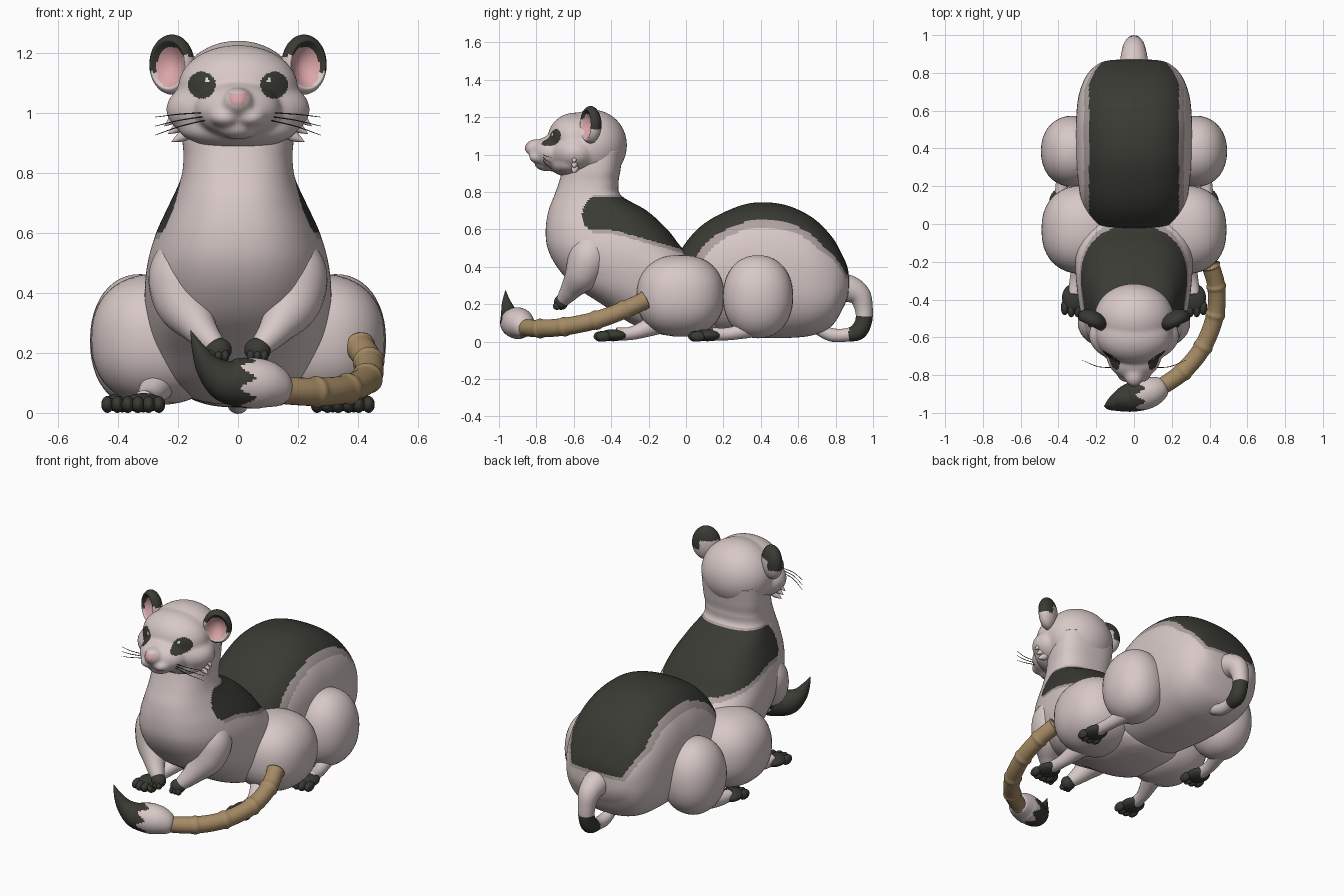
import bpy, bmesh, math
from mathutils import Vector, Matrix

if "Cube" in bpy.data.objects:
    bpy.data.objects.remove(bpy.data.objects["Cube"])


def material(name, rgb):
    m = bpy.data.materials.new(name)
    m.diffuse_color = (*rgb, 1)
    m.use_nodes = True
    m.node_tree.nodes["Principled BSDF"].inputs["Base Color"].default_value = m.diffuse_color
    return m


FUR = material("pale_pink_fur", (0.68, 0.58, 0.57))
DARK = material("charcoal_fur", (0.042, 0.043, 0.034))
MAUVE = material("mauve_fur", (0.42, 0.35, 0.35))
PINK = material("pink_skin", (0.70, 0.38, 0.39))
BAMBOO = material("bamboo_tan", (0.38, 0.26, 0.13))
WHITE = material("eye_glint", (0.85, 0.85, 0.85))


def finish(name, bm, mats, rule=None):
    bmesh.ops.recalc_face_normals(bm, faces=bm.faces)
    for f in bm.faces:
        f.smooth = True
        if rule:
            f.material_index = rule(f.calc_center_median(), f.normal)
    me = bpy.data.meshes.new(name)
    bm.to_mesh(me)
    bm.free()
    for m in mats:
        me.materials.append(m)
    ob = bpy.data.objects.new(name, me)
    bpy.context.collection.objects.link(ob)
    return ob


def balls(name, specs, mat, boxy=1.0):
    # Ellipsoids; boxy below 1 squares them off
    bm = bmesh.new()
    for c, r in specs:
        new = bmesh.ops.create_uvsphere(bm, u_segments=36, v_segments=24, radius=1)["verts"]
        for v in new:
            v.co = [a + b * math.copysign(abs(q) ** boxy, q) for a, b, q in zip(c, r, v.co)]
    return finish(name, bm, [mat])


def spline(pts, n):
    # Smooth interpolation through rows of numbers
    p = [pts[0]] + list(pts) + [pts[-1]]
    out = []
    for i in range(1, len(p) - 2):
        for k in range(n):
            t = k / n
            out.append([0.5 * (2 * b + (c - a) * t + (2 * a - 5 * b + 4 * c - d) * t * t
                        + (3 * b - a - 3 * c + d) * t ** 3)
                        for a, b, c, d in zip(p[i - 1], p[i], p[i + 1], p[i + 2])])
    return out + [list(pts[-1])]


def loft(name, rings, mats, rule=None):
    bm = bmesh.new()
    vs = [[bm.verts.new(v) for v in ring] for ring in rings]
    n = len(vs[0])
    for a, b in zip(vs, vs[1:]):
        for i in range(n):
            j = (i + 1) % n
            bm.faces.new((a[i], a[j], b[j], b[i]))
    bm.faces.new(vs[0])
    bm.faces.new(vs[-1])
    return finish(name, bm, mats, rule)


def tube(name, pts, mats, rule=None, steps=8, seg=20, node=0.0):
    rows = spline(pts, steps)
    P = [Vector(r[:3]) for r in rows]
    rings, nrm = [], None
    for i, p in enumerate(P):
        t = (P[min(i + 1, len(P) - 1)] - P[max(i - 1, 0)]).normalized()
        nrm = t.orthogonal() if nrm is None else nrm - t * nrm.dot(t)
        nrm.normalize()
        b = t.cross(nrm)
        d = min(i % steps, steps - i % steps) / steps
        r = max(rows[i][3], 0.001) + node * math.exp(-(d / 0.08) ** 2)
        rings.append([p + (nrm * math.cos(a) + b * math.sin(a)) * r
                      for a in (2 * math.pi * k / seg for k in range(seg))])
    return loft(name, rings, mats, rule)


def superellipse(hx, hy, e, egg=0.0, n=140):
    for k in range(n):
        a = 2 * math.pi * k / n
        c, s = math.cos(a), math.sin(a)
        y = math.copysign(abs(s) ** (2 / e), s)
        yield math.copysign(abs(c) ** (2 / e), c) * hx * (1 + egg * y), y * hy


# Front body with neck: rows of height, front y, back y, half width
front_rows = [(0.03, -0.08, 0.12, 0.08), (0.05, -0.18, 0.18, 0.16), (0.10, -0.30, 0.22, 0.24),
              (0.20, -0.45, 0.22, 0.28), (0.30, -0.60, 0.18, 0.30), (0.40, -0.69, 0.09, 0.305),
              (0.50, -0.74, -0.02, 0.295), (0.60, -0.75, -0.10, 0.267), (0.70, -0.735, -0.21, 0.222),
              (0.78, -0.705, -0.345, 0.187), (0.85, -0.68, -0.36, 0.178), (0.92, -0.66, -0.35, 0.182),
              (1.02, -0.63, -0.335, 0.18)]


def front_rule(c, n):
    low = 0.60 - max(0, c.y + 0.4) * 0.28
    if c.y > -0.555 + ((c.z - 0.68) / 0.1) ** 2 * 0.05 and low < c.z < 0.775:
        return 1
    if c.y > -0.5 and low - 0.02 < c.z < 0.785:
        return 2
    return 0


loft("front_body",
     [[(x, (a + b) / 2 + y, z) for x, y in superellipse(h, (b - a) / 2, 2.5, 0.13 if 0.35 < z else 0.13 * z / 0.35)]
      for z, a, b, h in spline(front_rows, 14)], [FUR, DARK, MAUVE], front_rule)

# Rear body: rows of y, bottom, top, half width
rear_rows = [(-0.06, 0.25, 0.40, 0.10), (-0.03, 0.15, 0.485, 0.19), (0.05, 0.08, 0.59, 0.25),
             (0.15, 0.05, 0.665, 0.285), (0.30, 0.03, 0.73, 0.303), (0.42, 0.02, 0.745, 0.307),
             (0.55, 0.02, 0.725, 0.307), (0.68, 0.035, 0.66, 0.293), (0.78, 0.085, 0.56, 0.255),
             (0.84, 0.18, 0.455, 0.20), (0.865, 0.24, 0.39, 0.14), (0.872, 0.29, 0.33, 0.04)]


def rear_rule(c, n):
    lim = 0.238 - (max(0, 0.5 - c.z) * 0.5 if c.y > 0.7 else 0)
    if abs(c.x) < lim and c.z > 0.36:
        return 1
    return 2 if abs(c.x) < lim + 0.026 and c.z > 0.34 else 0


loft("rear_body",
     [[(x, y, (a + b) / 2 + z) for x, z in superellipse(h, (b - a) / 2, 2.5)]
      for y, a, b, h in spline(rear_rows, 14)], [FUR, DARK, MAUVE], rear_rule)

# Head: overlapping volumes fused by a voxel remesh
lump = [((0, -0.50, 1.05), (0.212, 0.185, 0.19)), ((0, -0.59, 1.01), (0.24, 0.15, 0.125)),
        ((0, -0.59, 1.085), (0.20, 0.15, 0.14)), ((0, -0.70, 1.01), (0.145, 0.125, 0.095)),
        ((0, -0.80, 1.035), (0.052, 0.064, 0.048)), ((0.04, -0.78, 0.985), (0.055, 0.06, 0.035)),
        ((-0.04, -0.78, 0.985), (0.055, 0.06, 0.035)), ((0, -0.74, 0.95), (0.07, 0.07, 0.04)),
        ((0, -0.62, 0.95), (0.20, 0.11, 0.07))]
src = balls("head_source", lump, FUR)
m = src.modifiers.new("fuse", 'REMESH')
m.mode, m.voxel_size = 'VOXEL', 0.007
s = src.modifiers.new("soften", 'SMOOTH')
s.factor, s.iterations = 0.5, 26
bpy.context.view_layer.update()
fused = src.evaluated_get(bpy.context.evaluated_depsgraph_get()).to_mesh()
head_bm = bmesh.new()
head_bm.from_mesh(fused)
bpy.data.objects.remove(src)


def head_rule(c, n):
    x = abs(c.x)
    if c.y < -0.6:
        if math.hypot(x - 0.104, c.z - 1.108) < 0.007:
            return 3
        if math.hypot((x - 0.121) / 0.046, (c.z - 1.092) / 0.045) < 1:
            return 1
    if c.y < -0.82 and x < 0.031 - max(0, 1.045 - c.z) * 0.8 and abs(c.z - 1.044) < 0.019:
        return 2
    return 0


finish("head", head_bm, [FUR, DARK, PINK, WHITE], head_rule)


def ear(side, s):
    # Dished ear: pink hollow, dark upper rim
    bm = bmesh.new()
    bmesh.ops.create_uvsphere(bm, u_segments=48, v_segments=40, radius=1,
                              matrix=Matrix.Rotation(math.pi / 2, 4, 'X'))
    for v in bm.verts:
        q = math.hypot(v.co.x, v.co.z) / 0.8
        if v.co.y < 0 and q < 1:
            v.co.y = 0.25 - 0.85 * q * q

    def rule(c, n):
        if math.hypot(c.x + 0.05 * s, c.z + 0.08) < 0.68 and c.y < 0.4:
            return 2
        return 1 if c.z > 0.3 or (c.x * s > 0.4 and c.z > -0.25) else 0
    ob = finish("ear_" + side, bm, [FUR, DARK, PINK], rule)
    ob.data.transform(Matrix.Translation((0.22 * s, -0.51, 1.16)) @
                      Matrix.Rotation(math.radians(26) * s, 4, 'Z') @
                      Matrix.Diagonal((0.08, 0.052, 0.1, 1)))


def foot(name, x, y, rx):
    # Flat dark foot with four toes
    balls(name, [((x, y + 0.015, 0.034), (rx, 0.075, 0.032))] +
          [((x + k * rx * 0.52, y - 0.055 + abs(k) * 0.012, 0.028), (rx * 0.32, 0.04, 0.028))
           for k in (-1.5, -0.5, 0.5, 1.5)], DARK)


for side, s in (("right", 1), ("left", -1)):
    ear(side, s)
    # Haunches beside the bodies
    balls("front_haunch_" + side, [((0.265 * s, -0.03, 0.245), (0.225, 0.235, 0.218))], FUR, 0.87)
    balls("rear_haunch_" + side, [((0.325 * s, 0.385, 0.24), (0.168, 0.188, 0.222))], FUR, 0.93)
    # Feet and lower legs
    foot("front_foot_" + side, 0.315 * s, -0.405, 0.066)
    foot("rear_foot_" + side, 0.385 * s, 0.10, 0.064)
    tube("front_leg_" + side, [(0.315 * s, -0.37, 0.04, 0.035), (0.30 * s, -0.27, 0.05, 0.038),
                               (0.25 * s, -0.1, 0.12, 0.07)], [FUR])
    tube("rear_leg_" + side, [(0.385 * s, 0.14, 0.04, 0.036), (0.375 * s, 0.25, 0.045, 0.036),
                              (0.33 * s, 0.42, 0.09, 0.06)], [FUR])
    # Raised arm with dark paw
    tube("arm_" + side, [(0.16 * s, -0.48, 0.62, 0.04), (0.185 * s, -0.51, 0.48, 0.108),
                         (0.18 * s, -0.55, 0.37, 0.098), (0.13 * s, -0.61, 0.285, 0.06),
                         (0.08 * s, -0.655, 0.225, 0.038), (0.07 * s, -0.665, 0.21, 0.03)], [FUR])
    balls("paw_" + side, [((0.065 * s, -0.668, 0.21), (0.044, 0.038, 0.04))] +
          [(((0.065 + k * 0.022) * s, -0.69, 0.19), (0.014, 0.022, 0.02)) for k in (-1, 0, 1)], DARK)
    # Whiskers and cheek tufts
    for k in range(3):
        tube(f"whisker_{side}_{k}", [(0.10 * s, -0.76, 1.0 - k * 0.012, 0.002),
                                     (0.19 * s, -0.755, 0.995 - k * 0.02, 0.002),
                                     (0.275 * s, -0.72, 0.985 - k * 0.03, 0.001)], [DARK], seg=5)
        tube(f"cheek_tuft_{side}_{k}", [((0.185 - k * 0.012) * s, -0.59, 1.0 - k * 0.03, 0.024),
                                        ((0.212 - k * 0.012) * s, -0.595, 0.98 - k * 0.03, 0.018),
                                        ((0.245 - k * 0.012) * s, -0.60, 0.955 - k * 0.026, 0.001)], [FUR])

# Short curled tail with dark tip
tube("curled_tail", [(0, 0.78, 0.28, 0.08), (0, 0.86, 0.285, 0.075), (0, 0.925, 0.25, 0.062),
                     (0, 0.95, 0.18, 0.049), (0, 0.95, 0.11, 0.045), (0, 0.92, 0.055, 0.046),
                     (0, 0.86, 0.036, 0.036), (0, 0.78, 0.036, 0.036), (0, 0.70, 0.07, 0.03)], [FUR, DARK],
     lambda c, n: int(c.z < 0.135 and c.y > 0.87))

# Jointed bamboo handle
tube("bamboo_handle", [(0.405, -0.22, 0.22, 0.047), (0.435, -0.33, 0.17, 0.047),
                       (0.43, -0.48, 0.115, 0.047), (0.365, -0.65, 0.08, 0.047),
                       (0.26, -0.78, 0.07, 0.047), (0.14, -0.865, 0.075, 0.045)],
     [BAMBOO], steps=20, seg=28, node=0.006)

# Brush head with inked tip and zigzag edge
tube("brush_tip", [(0.165, -0.855, 0.072, 0.03), (0.145, -0.865, 0.078, 0.058),
                   (0.09, -0.888, 0.095, 0.08), (0.03, -0.905, 0.10, 0.084),
                   (-0.04, -0.925, 0.108, 0.072), (-0.095, -0.945, 0.15, 0.046),
                   (-0.13, -0.96, 0.21, 0.024), (-0.158, -0.965, 0.275, 0.001)], [FUR, DARK],
     lambda c, n: int(c.x < 0.035 + 0.025 * math.sin(7 * math.atan2(c.z - 0.1, c.y + 0.905))),
     steps=16, seg=56)
